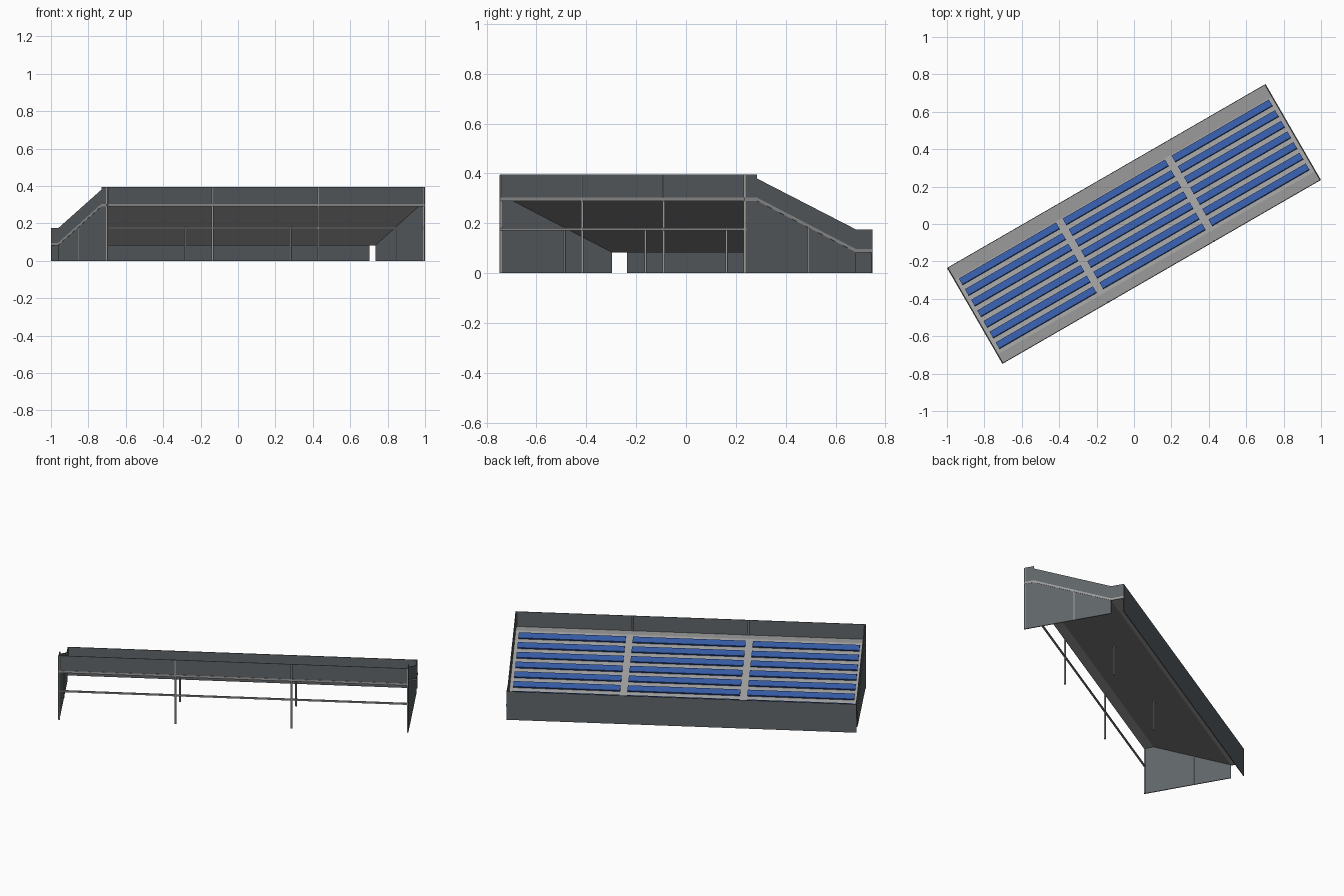
import bpy, bmesh, math
from mathutils import Matrix, Vector

if "Cube" in bpy.data.objects:
    bpy.data.objects.remove(bpy.data.objects["Cube"])

# Overall dimensions: u runs along the stand, v from the high back to the low front
L, W = 1.967, 0.592
HU, HV = L / 2, W / 2
SLOPE_FRONT, SLOPE_BACK = 0.221, -0.239
LOW, HIGH, THICK = 0.083, 0.29, 0.013
ROWS = 7
TURN = Matrix.Rotation(math.radians(30), 4, 'Z')


def material(name, rgb):
    m = bpy.data.materials.new(name)
    m.use_nodes = True
    m.diffuse_color = (*rgb, 1)
    m.node_tree.nodes["Principled BSDF"].inputs["Base Color"].default_value = (*rgb, 1)
    return m


CONCRETE = material("pale_grey", (0.33, 0.33, 0.33))
PANEL = material("slate_grey", (0.115, 0.13, 0.14))
SEAT = material("seat_blue", (0.035, 0.1, 0.37))


def finish(bm, name, mat):
    bmesh.ops.recalc_face_normals(bm, faces=bm.faces)
    bm.transform(TURN)
    mesh = bpy.data.meshes.new(name)
    bm.to_mesh(mesh)
    bm.free()
    mesh.materials.append(mat)
    obj = bpy.data.objects.new(name, mesh)
    bpy.context.collection.objects.link(obj)
    return obj


def extrude_profile(name, profile, u0, u1, mat):
    """Sweep a (v, z) outline along the length of the stand."""
    bm = bmesh.new()
    face = bm.faces.new([bm.verts.new((u0, v, z)) for v, z in profile])
    new = bmesh.ops.extrude_face_region(bm, geom=[face])["geom"]
    verts = [g for g in new if isinstance(g, bmesh.types.BMVert)]
    bmesh.ops.translate(bm, verts=verts, vec=(u1 - u0, 0, 0))
    return finish(bm, name, mat)


def rect(v0, v1, z0, z1):
    return [(v0, z0), (v1, z0), (v1, z1), (v0, z1)]


def post(name, u, v, top, radius):
    bm = bmesh.new()
    bmesh.ops.create_cone(bm, cap_ends=True, segments=12, radius1=radius, radius2=radius,
                          depth=top, matrix=Matrix.Translation((u, v, top / 2)))
    obj = finish(bm, name, CONCRETE)
    for p in obj.data.polygons:
        p.use_smooth = len(p.vertices) == 4
    return obj


# Sloping deck with a low front walkway and a high back walkway
underside = [(HV, LOW), (SLOPE_FRONT, LOW), (SLOPE_BACK, HIGH), (-HV, HIGH)]
topside = [(v, z + THICK) for v, z in reversed(underside)]
extrude_profile("seating_deck", underside + topside, -HU, HU, CONCRETE)

# End panels, open beneath the front walkway
end_outline = [(HV - 0.001, LOW), (SLOPE_FRONT, LOW), (SLOPE_FRONT, 0), (0.001 - HV, 0),
               (0.001 - HV, 0.395), (SLOPE_BACK, 0.395), (SLOPE_BACK, 0.38),
               (SLOPE_FRONT, 0.175), (HV - 0.001, 0.175)]
for side, label in ((-1, "right"), (1, "left")):
    extrude_profile(f"end_panel_{label}", end_outline,
                    side * (HU - 0.007), side * (HU - 0.0015), PANEL)

# Front wall to the ground and back wall above the deck
inner = HU - 0.0015
extrude_profile("front_wall", rect(HV - 0.003, HV + 0.0005, 0, 0.175), -inner, inner, PANEL)
extrude_profile("back_wall", rect(0.0015 - HV, 0.0045 - HV, HIGH, 0.395), -inner, inner, PANEL)

# Support posts in two rows, and the rail that ties the back row
for i, f in enumerate((-1, -1 / 3, 1 / 3, 1)):
    u = f * (HU - 0.005)
    post(f"back_post_{i + 1}", u, 0.004 - HV, 0.394, 0.0055)
    post(f"middle_post_{i + 1}", u, 0, 0.184, 0.005)
extrude_profile("back_rail", rect(-HV, 0.009 - HV, 0.171, 0.18), -inner, inner, CONCRETE)

# Seven rows of benches in three blocks, lying on the slope
run = SLOPE_FRONT - SLOPE_BACK
rise = HIGH - LOW
along = Vector((-run, rise)).normalized()
normal = Vector((rise, run)).normalized()
half = along * 0.02
blocks = ((-0.957, -0.357), (-0.316, 0.316), (0.357, 0.957))
for r in range(ROWS):
    t = (r + 0.42) / ROWS
    base = Vector((SLOPE_FRONT - run * t, LOW + THICK + rise * t))
    outline = [base - half, base + half, base + half + normal * 0.01, base - half + normal * 0.01]
    for b, (u0, u1) in enumerate(blocks):
        extrude_profile(f"bench_row_{r + 1}_block_{b + 1}", outline, u0, u1, SEAT)
